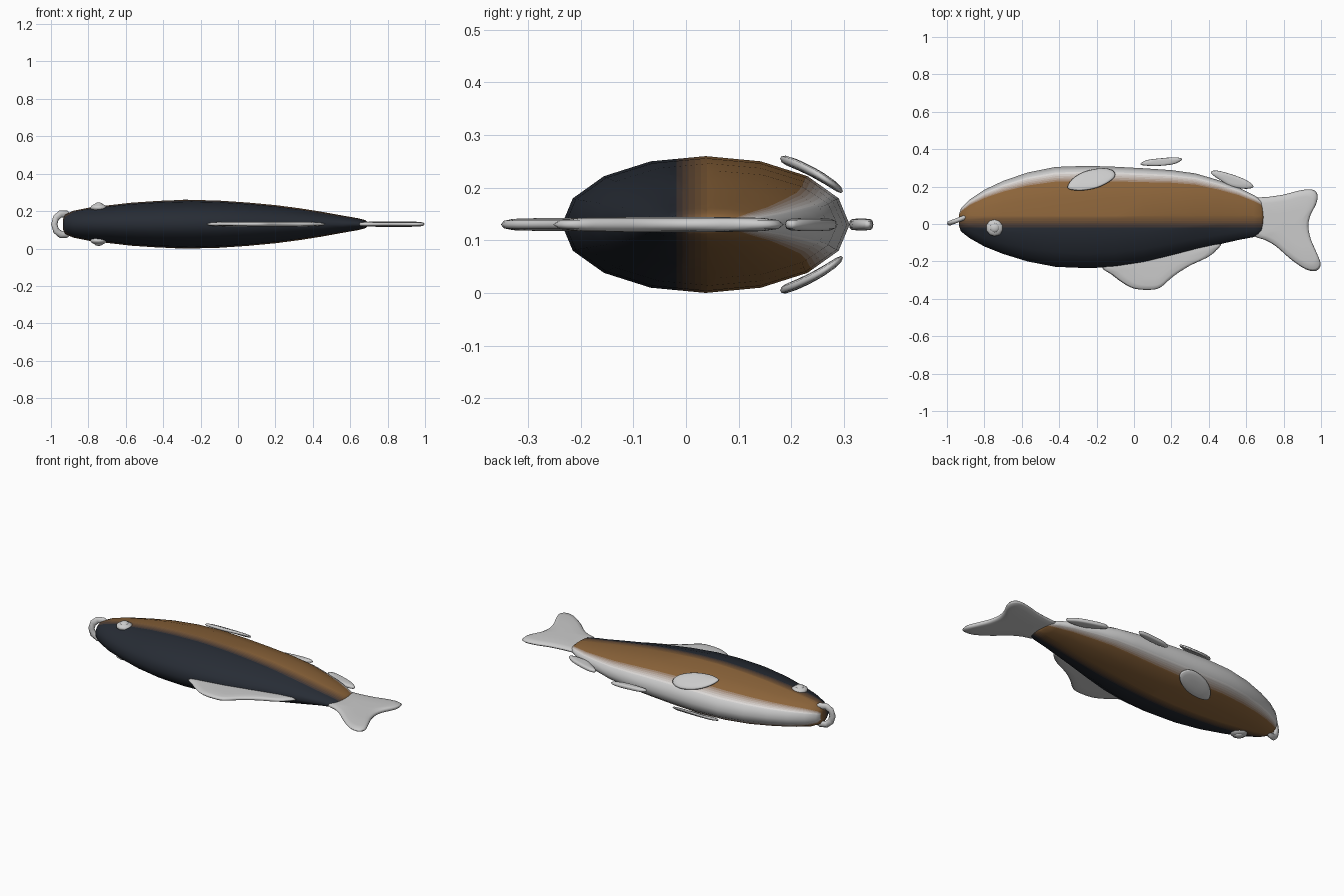
import bpy, bmesh, math
from mathutils import Vector

if "Cube" in bpy.data.objects:
    bpy.data.objects.remove(bpy.data.objects["Cube"])

ZC = 0.13  # mid plane: the fish lies on its side


def finish(bm, name, mats=()):
    bmesh.ops.recalc_face_normals(bm, faces=bm.faces)
    for f in bm.faces:
        f.smooth = True
    me = bpy.data.meshes.new(name)
    bm.to_mesh(me)
    bm.free()
    ob = bpy.data.objects.new(name, me)
    bpy.context.collection.objects.link(ob)
    for m in mats:
        me.materials.append(m)
    return ob


def smooth_loop(pts, n=3):
    """Closed Catmull-Rom curve through the outline points."""
    out, k = [], len(pts)
    for i in range(k):
        a, b, c, d = (Vector(pts[(i + j) % k]) for j in (-1, 0, 1, 2))
        for s in range(n):
            t = s / n
            out.append(0.5 * (2 * b + (c - a) * t + (2 * a - 5 * b + 4 * c - d) * t * t
                              + (3 * b - a - 3 * c + d) * t ** 3))
    return out


def fin(name, pts, h, height=lambda y: ZC):
    """Thin lens-shaped fin with a rounded rim."""
    loop = smooth_loop(pts)
    n = len(loop)
    c = sum(loop, Vector((0, 0))) / n
    bm = bmesh.new()

    def vert(p, dz):
        return bm.verts.new((p.x, p.y, height(p.y) + dz))

    rim = [vert(p, 0) for p in loop]
    for side in (1, -1):
        prev = rim
        for s, k in ((0.95, 0.6), (0.8, 0.9), (0.45, 1)):
            ring = [vert(c + (p - c) * s, side * k * h) for p in loop]
            for i in range(n):
                j = (i + 1) % n
                bm.faces.new((prev[i], prev[j], ring[j], ring[i]))
            prev = ring
        tip = vert(c, side * h)
        for i in range(n):
            bm.faces.new((prev[i], prev[(i + 1) % n], tip))
    return finish(bm, name)


# Body colours: dark back -> brown flank -> pale belly
DARK, BROWN, PALE = (0.02, 0.025, 0.035), (0.26, 0.127, 0.042), (0.8, 0.8, 0.8)


def blend(name, a, b, t):
    m = bpy.data.materials.new(name)
    m.diffuse_color = (*[p + (q - p) * t for p, q in zip(a, b)], 1)
    m.use_nodes = True
    m.node_tree.nodes["Principled BSDF"].inputs["Base Color"].default_value = m.diffuse_color
    return m


STEPS = 6
mats = [blend("back_blend", DARK, BROWN, i / STEPS) for i in range(STEPS)]
mats += [blend("belly_blend", BROWN, PALE, i / STEPS) for i in range(STEPS + 1)]

# Body: 16-sided elliptical rings (x, y low, y high, half thickness)
stations = [(-0.935, -0.01, 0.055, 0.03), (-0.925, -0.04, 0.085, 0.052),
            (-0.88, -0.075, 0.13, 0.072), (-0.8, -0.12, 0.183, 0.088),
            (-0.7, -0.16, 0.23, 0.1), (-0.57, -0.2, 0.275, 0.115),
            (-0.42, -0.229, 0.305, 0.125), (-0.25, -0.236, 0.311, 0.13),
            (-0.1, -0.23, 0.306, 0.126), (0.05, -0.208, 0.298, 0.116),
            (0.2, -0.172, 0.288, 0.102), (0.33, -0.138, 0.27, 0.085),
            (0.45, -0.11, 0.235, 0.066), (0.56, -0.085, 0.195, 0.046),
            (0.64, -0.07, 0.155, 0.032), (0.68, -0.055, 0.13, 0.022),
            (0.695, -0.015, 0.085, 0.01)]
SUB = 6
bm = bmesh.new()
band = bm.faces.layers.int.new("band")
rings = []
for x, lo, hi, h in stations:
    corners = [Vector((x, (lo + hi) / 2 + (hi - lo) / 2 * math.cos(k * math.pi / 8),
                       ZC + h * math.sin(k * math.pi / 8))) for k in range(16)]
    ring = []
    for k in range(16):
        # the sides beside the belly are split for the colour fade
        m = SUB if k in (1, 14) else 1
        for s in range(m):
            ring.append((bm.verts.new(corners[k].lerp(corners[(k + 1) % 16], s / m)), k, s))
    rings.append(ring)
n = len(rings[0])
for a, b in zip(rings, rings[1:]):
    for i in range(n):
        j = (i + 1) % n
        f = bm.faces.new((a[i][0], a[j][0], b[j][0], b[i][0]))
        k, s = a[i][1:]
        f[band] = (2 * STEPS if k in (0, 15) else
                   STEPS + SUB - s if k == 1 else STEPS + s if k == 14 else STEPS)
for r in (rings[0], rings[-1]):
    bm.faces.new([v[0] for v in r])[band] = STEPS
# straight cuts for the fade between back and flank
Y0, Y1 = -0.03, 0.04
for i in range(STEPS + 1):
    bmesh.ops.bisect_plane(bm, geom=bm.verts[:] + bm.edges[:] + bm.faces[:], dist=1e-5,
                           plane_co=(0, Y0 + (Y1 - Y0) * i / STEPS, 0), plane_no=(0, 1, 0))
for f in bm.faces:
    y = f.calc_center_median().y
    t = int((y - Y0) / (Y1 - Y0) * STEPS) if y > Y0 else 0
    f.material_index = t if y < Y1 and t < STEPS else f[band]
finish(bm, "body", mats)

# Fins on the mid plane
fin("tail_fin", [(0.64, 0.13), (0.72, 0.145), (0.8, 0.157), (0.88, 0.178), (0.95, 0.185),
                 (0.98, 0.16), (0.975, 0.11), (0.945, 0.05), (0.932, -0.01), (0.945, -0.08),
                 (0.975, -0.15), (0.998, -0.215), (0.975, -0.25), (0.92, -0.243),
                 (0.84, -0.19), (0.76, -0.12), (0.7, -0.085), (0.64, -0.06), (0.63, 0.03)], 0.014)
fin("dorsal_fin", [(-0.17, -0.225), (-0.12, -0.27), (-0.06, -0.315), (0, -0.345), (0.08, -0.352),
                   (0.14, -0.34), (0.21, -0.28), (0.3, -0.222), (0.39, -0.18), (0.44, -0.14),
                   (0.45, -0.1), (0.2, -0.11), (-0.05, -0.16)], 0.012)
fin("rear_belly_fin", [(0.41, 0.272), (0.44, 0.286), (0.52, 0.266), (0.6, 0.235), (0.64, 0.2),
                       (0.6, 0.188), (0.52, 0.2), (0.46, 0.235)], 0.012)
fin("middle_belly_fin", [(0.035, 0.322), (0.07, 0.342), (0.15, 0.352), (0.22, 0.356), (0.258, 0.347),
                         (0.22, 0.322), (0.14, 0.311), (0.06, 0.312)], 0.011)

# Parts paired on both flanks
for side, tag in ((1, "upper"), (-1, "lower")):
    fin("side_fin_" + tag,
        [(-0.355, 0.2), (-0.33, 0.24), (-0.27, 0.278), (-0.18, 0.298), (-0.12, 0.29), (-0.1, 0.262),
         (-0.13, 0.227), (-0.2, 0.193), (-0.28, 0.179), (-0.34, 0.184)], 0.01,
        lambda y, s=side: ZC + s * (0.125 - 0.3 * (y - 0.18) - 1.9 * (y - 0.18) ** 2))
    for name, r, hz, z in (("eye_", 0.046, 0.022, 0.088), ("pupil_", 0.026, 0.014, 0.102)):
        bpy.ops.mesh.primitive_uv_sphere_add(segments=10, ring_count=8, radius=1,
                                             location=(-0.745, -0.02, ZC + side * z))
        eye = bpy.context.object
        eye.name = name + tag
        eye.scale = (r, r, hz)
        bpy.ops.object.shade_smooth()

# Mouth: tilted low-poly ring of lips
bpy.ops.mesh.primitive_torus_add(major_segments=10, minor_segments=6, major_radius=0.052,
                                 minor_radius=0.018, location=(-0.934, 0.024, ZC),
                                 rotation=(math.pi / 2, 0, math.radians(21)))
mouth = bpy.context.object
mouth.name = "mouth"
mouth.scale = (1, 1.1, 0.8)
bpy.ops.object.shade_smooth()
